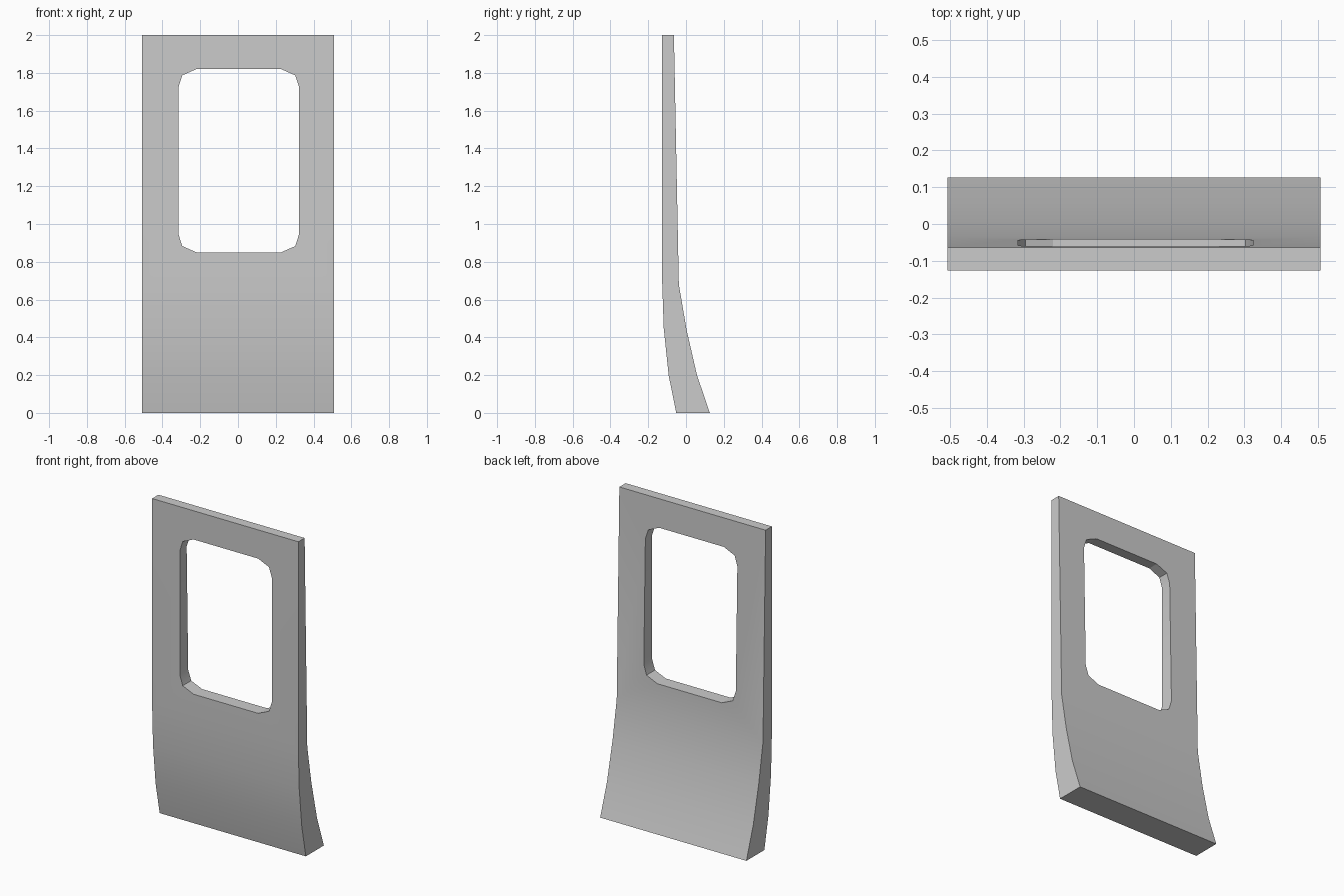
import bpy, bmesh, math
from mathutils import Vector

if "Cube" in bpy.data.objects:
    bpy.data.objects.remove(bpy.data.objects["Cube"])


def prism(name, points, offset):
    """Extrude a closed outline by an offset vector."""
    bm = bmesh.new()
    face = bm.faces.new([bm.verts.new(p) for p in points])
    ext = bmesh.ops.extrude_face_region(bm, geom=[face])
    verts = [v for v in ext["geom"] if isinstance(v, bmesh.types.BMVert)]
    bmesh.ops.translate(bm, verts=verts, vec=Vector(offset))
    bmesh.ops.recalc_face_normals(bm, faces=bm.faces)
    mesh = bpy.data.meshes.new(name)
    bm.to_mesh(mesh)
    bm.free()
    obj = bpy.data.objects.new(name, mesh)
    bpy.context.collection.objects.link(obj)
    return obj


# Door panel: side profile (y, z) with flared foot
W = 0.507
profile = [(-0.126, 2), (-0.126, 0.69), (-0.118, 0.45), (-0.092, 0.2), (-0.052, 0),
           (0.126, 0), (0.058, 0.2), (0.003, 0.44), (-0.038, 0.68), (-0.064, 2)]
panel = prism("door_panel", [(-W, y, z) for y, z in profile], (2 * W, 0, 0))

# Window opening: one chamfered corner mirrored into four
cx, cz = 0.004, 1.335
corner = [(0.319, 0.39), (0.299, 0.452), (0.224, 0.485)]
outline = []
for sx, sz in ((1, 1), (-1, 1), (-1, -1), (1, -1)):
    pts = corner if sx * sz > 0 else corner[::-1]
    outline += [(cx + sx * x, -0.5, cz + sz * z) for x, z in pts]
cutter = prism("window_cutter", outline, (0, 1, 0))
cutter.hide_render = True

# Cut the window and bake the result
mod = panel.modifiers.new("window", "BOOLEAN")
mod.operation = "DIFFERENCE"
mod.solver = "EXACT"
mod.object = cutter
bpy.context.view_layer.objects.active = panel
panel.select_set(True)
bpy.ops.object.modifier_apply(modifier="window")
bpy.data.objects.remove(cutter)

# Smooth the curved foot, keep the corners crisp
bpy.ops.object.shade_smooth_by_angle(angle=math.radians(20))
